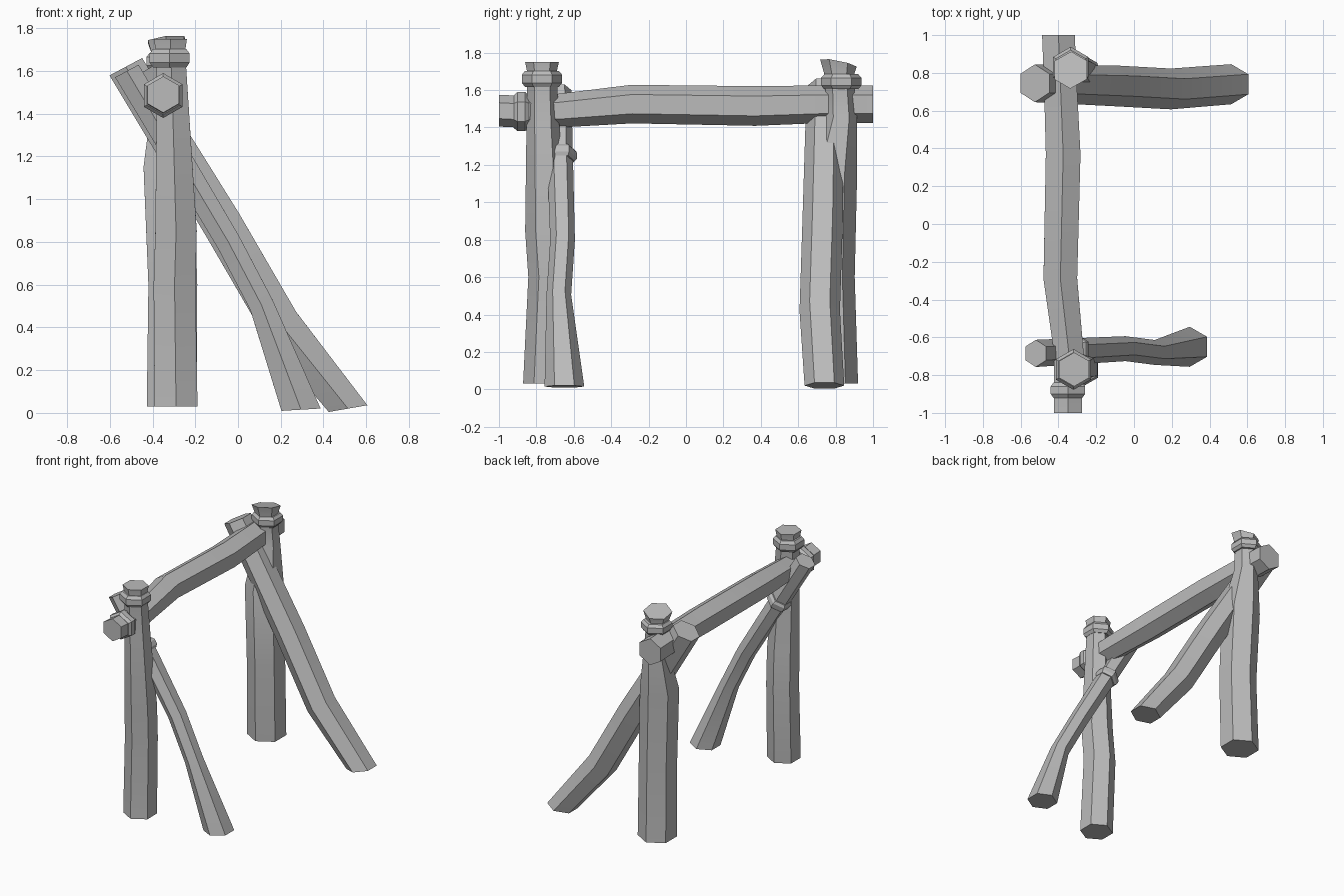
import bpy
import bmesh
import math
from mathutils import Vector

cube = bpy.data.objects.get("Cube")
if cube:
    bpy.data.objects.remove(cube, do_unlink=True)

# Single weathered grey colour
grey = bpy.data.materials.new("weathered_grey")
grey.use_nodes = True
GREY = (0.5, 0.5, 0.5, 1)
grey.diffuse_color = GREY
grey.node_tree.nodes["Principled BSDF"].inputs["Base Color"].default_value = GREY

X, Y, Z = Vector((1, 0, 0)), Vector((0, 1, 0)), Vector((0, 0, 1))
SIDES = 6


def log(name, stations, corner, start=None, end=None):
    """Hexagonal log through (x, y, z, radius) stations; one corner points along `corner`.
    start / end override the direction of the end cuts."""
    points = [Vector(s[:3]) for s in stations]
    last = len(points) - 1
    bm = bmesh.new()
    rings = []
    for i, p in enumerate(points):
        normal = (points[min(i + 1, last)] - points[max(i - 1, 0)]).normalized()
        if i == 0 and start:
            normal = Vector(start).normalized()
        if i == last and end:
            normal = Vector(end).normalized()
        u = (corner - normal * corner.dot(normal)).normalized()
        v = normal.cross(u)
        ring = []
        for k in range(SIDES):
            a = math.tau * k / SIDES
            ring.append(bm.verts.new(p + stations[i][3] * (u * math.cos(a) + v * math.sin(a))))
        rings.append(ring)
    for a, b in zip(rings, rings[1:]):
        for k in range(SIDES):
            n = (k + 1) % SIDES
            bm.faces.new((a[k], a[n], b[n], b[k]))
    bm.faces.new(rings[0][::-1])
    bm.faces.new(rings[-1])
    bmesh.ops.recalc_face_normals(bm, faces=bm.faces)
    mesh = bpy.data.meshes.new(name)
    bm.to_mesh(mesh)
    bm.free()
    mesh.materials.append(grey)
    obj = bpy.data.objects.new(name, mesh)
    bpy.context.collection.objects.link(obj)
    bpy.ops.object.select_all(action='DESELECT')
    obj.select_set(True)
    bpy.context.view_layer.objects.active = obj
    bpy.ops.object.shade_smooth_by_angle(angle=math.radians(30))


def binding(name, centre, axis, radius, width, corner):
    """Rounded band wrapped around a log."""
    c, d = Vector(centre), Vector(axis).normalized()
    profile = ((-0.5, 0.84), (-0.25, 1), (0.25, 1), (0.5, 0.84))
    log(name, [(*(c + d * width * t), radius * r) for t, r in profile], corner)


# Upright posts
log("front_post", [(-0.29, -0.755, 0.03, 0.116), (-0.297, -0.73, 0.6, 0.113),
                   (-0.29, -0.748, 0.85, 0.112), (-0.305, -0.765, 1.4, 0.088),
                   (-0.315, -0.77, 1.69, 0.078), (-0.317, -0.77, 1.75, 0.09)],
    Y, start=Z, end=Z)
log("back_post", [(-0.31, 0.785, 0.03, 0.135), (-0.305, 0.77, 0.6, 0.132),
                  (-0.325, 0.78, 1.15, 0.135), (-0.33, 0.83, 1.45, 0.085),
                  (-0.335, 0.82, 1.67, 0.075), (-0.335, 0.815, 1.745, 0.1)],
    Y, start=Z, end=(-0.12, 0.2, 1))

# Horizontal beam
log("cross_beam", [(-0.35, -1, 1.49, 0.085), (-0.35, -0.9, 1.485, 0.085),
                   (-0.345, -0.68, 1.49, 0.09), (-0.39, -0.29, 1.525, 0.103),
                   (-0.375, 0.37, 1.515, 0.106), (-0.39, 0.75, 1.525, 0.1),
                   (-0.4, 1, 1.525, 0.1)],
    Z, start=Y, end=Y)

# Slanted braces
log("front_brace", [(0.295, -0.65, 0.015, 0.106), (0.11, -0.68, 0.505, 0.066),
                    (-0.045, -0.66, 0.8, 0.066), (-0.52, -0.685, 1.6, 0.072)],
    Y, start=(-0.06, 0, 1), end=(-0.47, 0, 0.88))
log("back_brace", [(0.515, 0.74, 0.02, 0.106), (0.195, 0.715, 0.42, 0.108),
                   (-0.075, 0.73, 0.885, 0.108), (-0.525, 0.745, 1.62, 0.1)],
    Y, start=(-0.17, 0, 0.98), end=(-0.47, 0, 0.88))

# Bindings
binding("front_post_binding", (-0.32, -0.77, 1.66), Z, 0.108, 0.085, Y)
binding("back_post_binding", (-0.335, 0.83, 1.645), Z, 0.108, 0.08, Y)
binding("beam_binding", (-0.35, -0.88, 1.485), Y, 0.105, 0.08, Z)
binding("front_brace_binding", (-0.312, -0.667, 1.25), (-0.51, 0, 0.86), 0.085, 0.07, Y)
